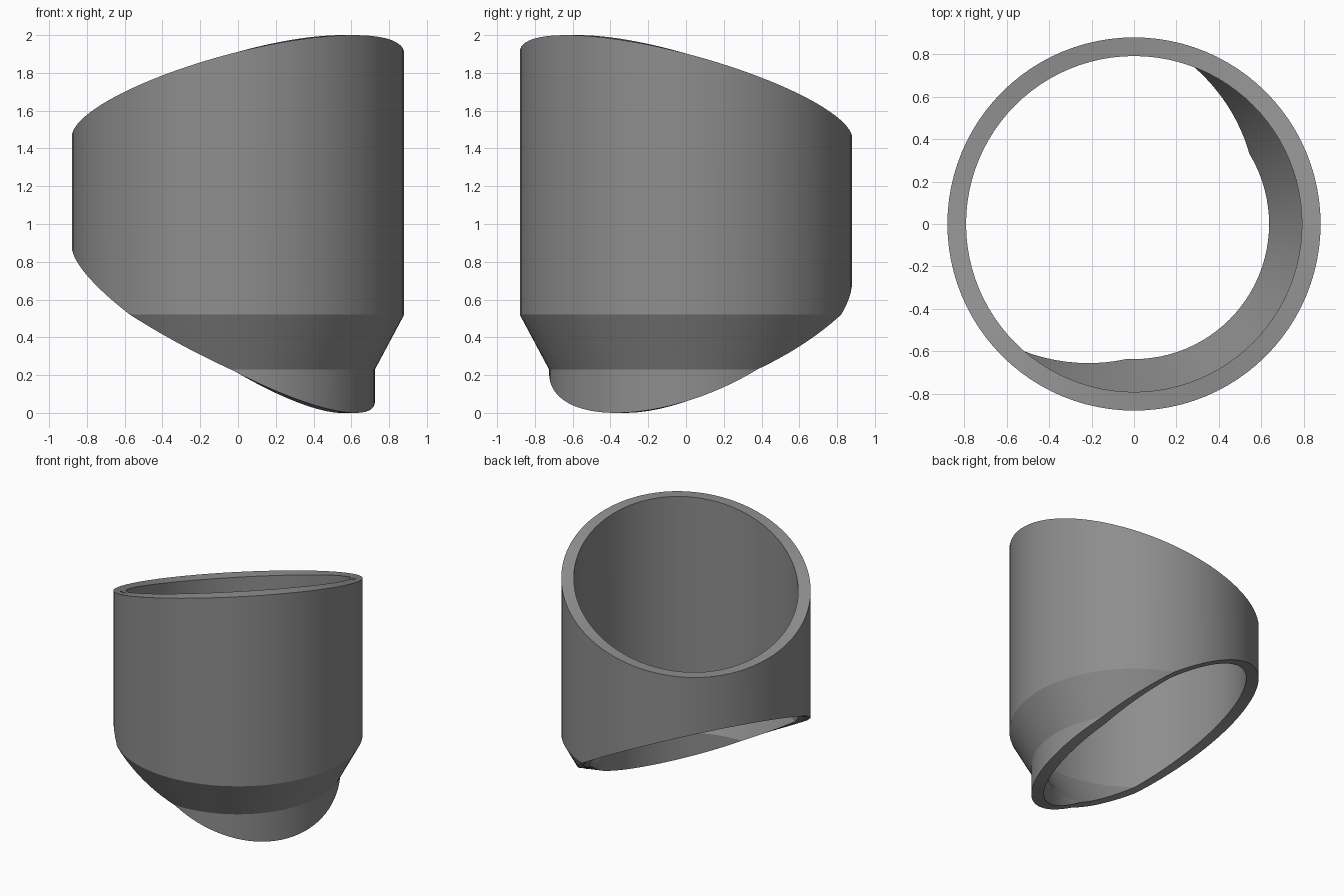
import bpy, bmesh
from math import cos, sin, tau, radians, hypot
from mathutils import Vector

if "Cube" in bpy.data.objects:
    bpy.data.objects.remove(bpy.data.objects["Cube"])

SEG = 96
WALL = 0.088
# outer skin (radius, z), overlong at both ends
OUTER = [(0.725, -0.5), (0.725, 0.23), (0.88, 0.52), (0.88, 2.6)]


def lathe(bm, section, seg):
    rings = [[bm.verts.new((r * cos(tau * i / seg), r * sin(tau * i / seg), z))
              for i in range(seg)] for r, z in section]
    for a, b in zip(rings, rings[1:]):
        for i in range(seg):
            j = (i + 1) % seg
            bm.faces.new((a[i], a[j], b[j], b[i]))


def slice_off(bm, height, sx, sy, side):
    """Cut along z = height + sx*x + sy*y, removing above (side=1) or below (-1)."""
    geom = bm.verts[:] + bm.edges[:] + bm.faces[:]
    bmesh.ops.bisect_plane(bm, geom=geom, dist=1e-5, plane_co=(0, 0, height),
                           plane_no=Vector((-sx, -sy, 1)).normalized() * side,
                           clear_outer=True)


# stepped skin with slanted top and bottom edges
bm = bmesh.new()
lathe(bm, OUTER, SEG)
slice_off(bm, 2 - 0.88 * hypot(0.25, 0.26), 0.25, -0.26, 1)
slice_off(bm, 0.725 * hypot(0.511, 0.305), -0.511, 0.305, -1)

# thicken straight toward the axis, so each rim runs level from outside to inside
new = bmesh.ops.extrude_face_region(bm, geom=bm.faces[:], use_keep_orig=True)
for v in new["geom"]:
    if isinstance(v, bmesh.types.BMVert):
        r = hypot(v.co.x, v.co.y)
        v.co.x *= (r - WALL) / r
        v.co.y *= (r - WALL) / r
bmesh.ops.recalc_face_normals(bm, faces=bm.faces[:])

mesh = bpy.data.meshes.new("slanted_sleeve")
bm.to_mesh(mesh)
bm.free()
sleeve = bpy.data.objects.new("slanted_sleeve", mesh)
bpy.context.collection.objects.link(sleeve)

# dark grey finish
grey = bpy.data.materials.new("dark_grey")
grey.diffuse_color = (0.27, 0.27, 0.27, 1)
grey.use_nodes = True
grey.node_tree.nodes["Principled BSDF"].inputs["Base Color"].default_value = grey.diffuse_color
mesh.materials.append(grey)

bpy.context.view_layer.objects.active = sleeve
sleeve.select_set(True)
bpy.ops.object.shade_smooth_by_angle(angle=radians(18))
